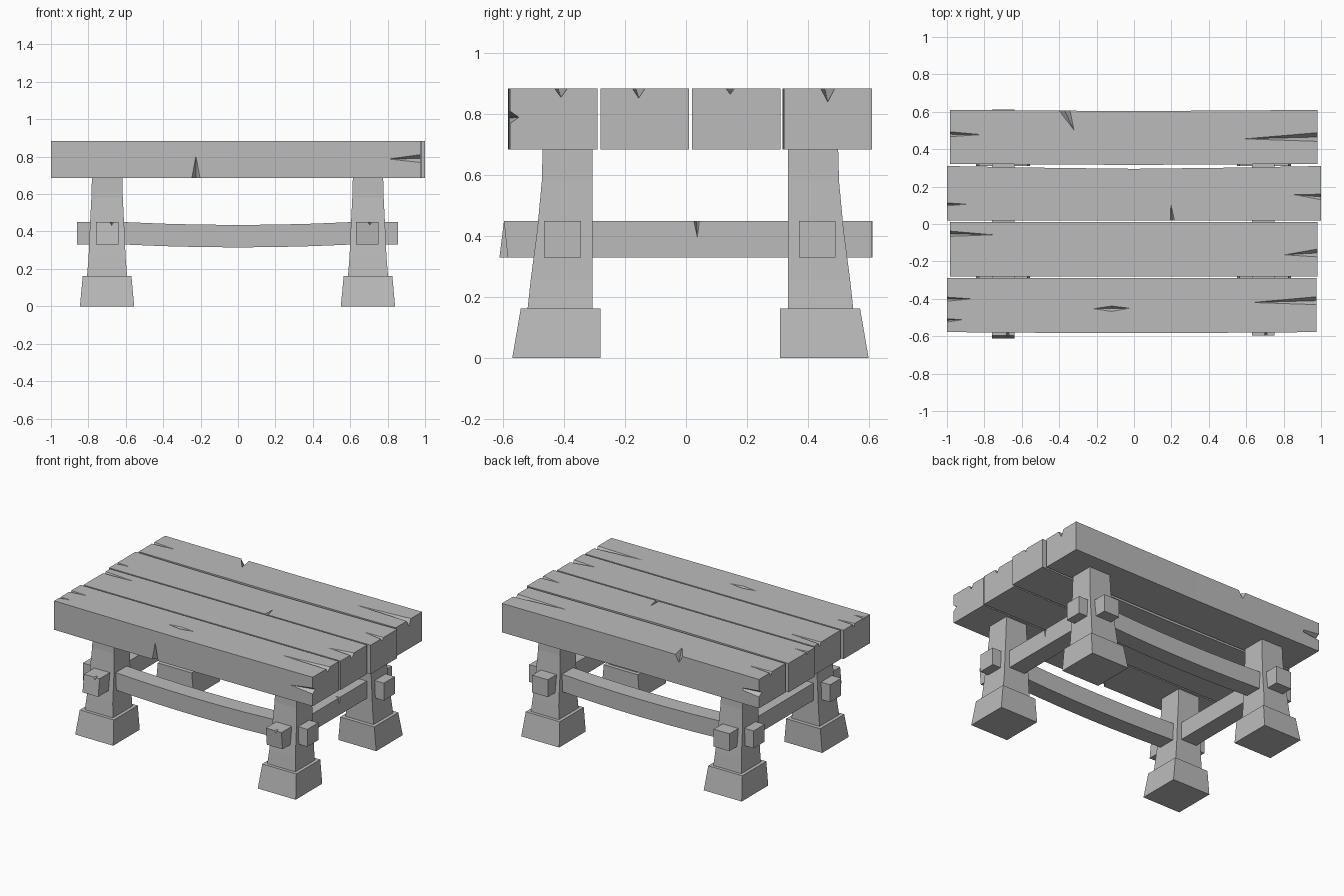
import bpy, bmesh
from mathutils import Vector

cube = bpy.data.objects.get("Cube")
if cube:
    bpy.data.objects.remove(cube, do_unlink=True)

grey = bpy.data.materials.new("weathered grey")
grey.use_nodes = True
COLOUR = (0.5, 0.5, 0.5, 1)
grey.diffuse_color = COLOUR
grey.node_tree.nodes["Principled BSDF"].inputs["Base Color"].default_value = COLOUR


def finish(name, bm):
    bmesh.ops.recalc_face_normals(bm, faces=bm.faces)
    mesh = bpy.data.meshes.new(name)
    bm.to_mesh(mesh)
    bm.free()
    mesh.materials.append(grey)
    obj = bpy.data.objects.new(name, mesh)
    bpy.context.collection.objects.link(obj)
    return obj


def loft(name, rings):
    """Skin a list of four-cornered sections and cap both ends."""
    bm = bmesh.new()
    rows = [[bm.verts.new(p) for p in ring] for ring in rings]
    for a, b in zip(rows, rows[1:]):
        for i in range(4):
            j = (i + 1) % 4
            bm.faces.new((a[i], a[j], b[j], b[i]))
    bm.faces.new(rows[0])
    bm.faces.new(rows[-1])
    return finish(name, bm)


def section_x(x, y0, y1, z0, z1):
    return [(x, y0, z0), (x, y1, z0), (x, y1, z1), (x, y0, z1)]


def section_z(z, x0, x1, y0, y1):
    return [(x0, y0, z), (x1, y0, z), (x1, y1, z), (x0, y1, z)]


def cut(obj, points):
    """Cut the convex hull of some points out of an object."""
    bm = bmesh.new()
    for p in points:
        bm.verts.new(p)
    bmesh.ops.convex_hull(bm, input=bm.verts)
    cutter = finish("crack_cutter", bm)
    cutter.hide_render = True
    mod = obj.modifiers.new("crack", "BOOLEAN")
    mod.operation = "DIFFERENCE"
    mod.solver = "EXACT"
    mod.object = cutter
    bpy.context.view_layer.objects.active = obj
    bpy.ops.object.modifier_apply(modifier=mod.name)
    mesh = cutter.data
    bpy.data.objects.remove(cutter)
    bpy.data.meshes.remove(mesh)


def crack(obj, base, tip, side, depth):
    """Wedge crack that opens at an edge and runs out at its tip."""
    base, tip, side, depth = map(Vector, (base, tip, side, depth))
    lift = depth.normalized() * -0.001
    base = base + (base - tip).normalized() * 0.004
    cut(obj, [base + side + lift, base - side + lift, base + depth, tip + lift])


# Table top: four thick planks with slightly wavy edges
BOTTOM, TOP = 0.685, 0.885
ENDS = [(-1.0, 0.975), (-0.985, 0.98), (-1.0, 1.0), (-0.985, 0.98)]
EDGES = [(-0.578, -0.29), (-0.28, 0.01), (0.02, 0.31), (0.322, 0.61)]
WAVES = [(-0.006, 0), (0, 0), (0, -0.015), (-0.006, -0.006)]
planks = []
for i, ((x0, x1), (y0, y1), (w0, w1)) in enumerate(zip(ENDS, EDGES, WAVES)):
    rings = []
    for k in range(5):
        bend = (0, 0.6, 1, 0.6, 0)[k]
        rings.append(section_x(x0 + (x1 - x0) * k / 4, y0 + w0 * bend,
                               y1 + w1 * bend, BOTTOM, TOP))
    planks.append(loft(f"top_plank_{i + 1}", rings))

# Cracks from the plank ends: plank, end, y, tip x, tip y, half width, depth
for i, end, y, tx, ty, w, d in [
    (0, 0, -0.402, -0.865, -0.40, 0.012, 0.025),
    (0, 0, -0.515, -0.915, -0.512, 0.01, 0.02),
    (0, 1, -0.41, 0.62, -0.42, 0.022, 0.03),
    (1, 0, -0.052, -0.745, -0.058, 0.015, 0.03),
    (1, 1, -0.155, 0.8, -0.165, 0.022, 0.033),
    (2, 0, 0.105, -0.89, 0.106, 0.009, 0.02),
    (2, 1, 0.145, 0.85, 0.157, 0.016, 0.02),
    (3, 0, 0.48, -0.81, 0.478, 0.014, 0.03),
    (3, 1, 0.465, 0.58, 0.455, 0.024, 0.045),
]:
    crack(planks[i], (ENDS[i][end], y, TOP), (tx, ty, TOP), (0, w, 0), (0, 0, -d))

# Chips along the long edges and on the side faces
crack(planks[2], (0.205, 0.02, TOP), (0.197, 0.11, TOP), (0.012, 0, 0), (0, 0, -0.03))
crack(planks[3], (-0.37, 0.604, TOP), (-0.32, 0.50, TOP), (0.03, 0, 0), (0, 0, -0.05))
crack(planks[0], (-0.225, -0.584, BOTTOM), (-0.225, -0.584, 0.81),
      (0.024, 0, 0), (0, 0.04, 0))
crack(planks[0], (0.975, -0.578, 0.79), (0.785, -0.582, 0.787),
      (0, 0, 0.022), (0, 0.03, 0))
crack(planks[3], (-0.985, 0.61, 0.785), (-0.79, 0.607, 0.785),
      (0, 0, 0.022), (0, -0.03, 0))
cut(planks[0], [(-0.22, -0.453, TOP + 0.001), (-0.02, -0.45, TOP + 0.001),
                (-0.12, -0.438, TOP + 0.001), (-0.12, -0.468, TOP + 0.001),
                (-0.12, -0.452, TOP - 0.025)])

# Legs flare outwards towards the floor; each stands on a block foot
LEG = [(0.15, 0.108, 0.215), (0.26, 0.099, 0.203), (0.42, 0.092, 0.182),
       (0.58, 0.084, 0.167), (0.69, 0.081, 0.164)]
FOOT = [(0, 0.145, 0.29), (0.163, 0.13, 0.262)]
for xname, cx in (("right", -0.70), ("left", 0.695)):
    for yname, sign, inner in (("front", -1, 0.306), ("back", 1, 0.335)):
        for part, profile, inset in (("leg", LEG, 0), ("foot", FOOT, 0.026)):
            rings = [section_z(z, cx - hw, cx + hw, sign * (inner - inset),
                               sign * (inner - inset + depth))
                     for z, hw, depth in profile]
            loft(f"{yname}_{xname}_{part}", rings)

# Long stretchers sag between the legs and poke out past them
for name, y0, y1 in (("front", -0.465, -0.345), ("back", 0.37, 0.49)):
    rings = []
    for x in (-0.86, -0.6, -0.4, -0.2, 0, 0.2, 0.4, 0.6, 0.855):
        sag = 0.015 * max(0, 1 - (x / 0.6) ** 2)
        rings.append(section_x(x, y0, y1, 0.33 - sag, 0.45 - sag))
    loft(f"{name}_long_stretcher", rings)

# Cross stretchers with skewed front ends and small chips
for name, x0, x1, low, high, back, notch in (
        ("right", -0.76, -0.64, -0.612, -0.597, 0.612, -0.675),
        ("left", 0.63, 0.75, -0.585, -0.597, 0.608, 0.705)):
    beam = loft(f"{name}_cross_stretcher", [
        [(x0, low, 0.33), (x1, low, 0.33), (x1, high, 0.45), (x0, high, 0.45)],
        [(x0, back, 0.33), (x1, back, 0.33), (x1, back, 0.45), (x0, back, 0.45)]])
    crack(beam, (notch, high, 0.45), (notch, high + 0.03, 0.45),
          (0.012, 0, 0), (0, 0, -0.02))
    if name == "left":
        crack(beam, (x1, 0.035, 0.45), (x1, 0.037, 0.395), (0, 0.01, 0), (-0.03, 0, 0))
